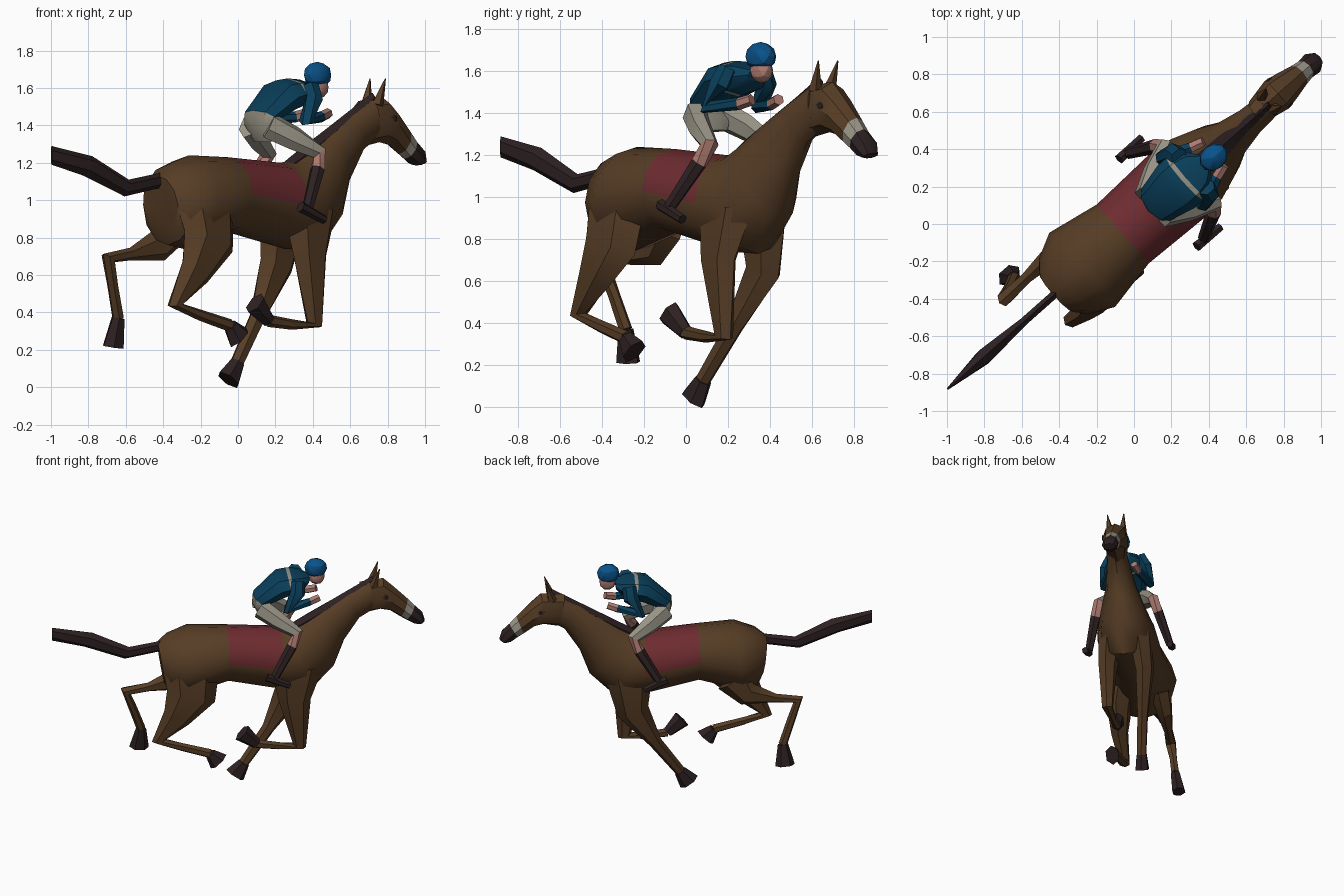
import bpy, bmesh, math
from mathutils import Vector

if "Cube" in bpy.data.objects:
    bpy.data.objects.remove(bpy.data.objects["Cube"])

# The horse gallops diagonally: s = forward, t = its left, z = up
HEADING = math.radians(41.5)
C, S = math.cos(HEADING), math.sin(HEADING)


def P(s, t, z):
    return Vector((C * s - S * t, S * s + C * t, z))


def material(name, *rgb):
    m = bpy.data.materials.new(name)
    m.diffuse_color = (*rgb, 1)
    m.use_nodes = True
    m.node_tree.nodes["Principled BSDF"].inputs["Base Color"].default_value = m.diffuse_color
    return m


coat = material("brown coat", .095, .047, .019)
dark = material("dark hair and leather", .027, .015, .016)
blue = material("blue shirt", .003, .05, .105)
cap = material("bright blue cap", .003, .085, .25)
grey = material("pale grey cloth", .31, .29, .235)
skin = material("skin", .42, .2, .165)
red = material("red saddle cloth", .155, .025, .03)


def finish(name, bm, mats, smooth=35):
    bmesh.ops.recalc_face_normals(bm, faces=bm.faces)
    me = bpy.data.meshes.new(name)
    bm.to_mesh(me)
    bm.free()
    for m in mats:
        me.materials.append(m)
    ob = bpy.data.objects.new(name, me)
    bpy.context.collection.objects.link(ob)
    bpy.ops.object.select_all(action='DESELECT')
    ob.select_set(True)
    bpy.context.view_layer.objects.active = ob
    bpy.ops.object.shade_smooth_by_angle(angle=math.radians(smooth))


def bridge(name, mats, rings, rule):
    """Bridge rings of points; rule(segment, z) picks a material index."""
    bm = bmesh.new()
    vs = [[bm.verts.new(p) for p in r] for r in rings]
    n = len(vs[0])
    for i in range(len(vs) - 1):
        for k in range(n):
            j = (k + 1) % n
            f = bm.faces.new((vs[i][k], vs[i][j], vs[i + 1][j], vs[i + 1][k]))
            f.material_index = rule(i, f.calc_center_median().z)
    for ring, i in ((vs[0], 0), (vs[-1], len(vs) - 2)):
        f = bm.faces.new(ring)
        f.material_index = rule(i, f.calc_center_median().z)
    finish(name, bm, mats)


def loft(name, mats, sections, n=8, t=0, rule=lambda i, z: 0):
    """Sections: two outline points in side view (s1, z1, s2, z2) and a half width."""
    angles = [math.tau * k / n for k in range(n)]
    rings = [[P((s1 + s2) / 2 + (s1 - s2) / 2 * math.cos(a), t + w * math.sin(a),
                (z1 + z2) / 2 + (z1 - z2) / 2 * math.cos(a)) for a in angles]
             for s1, z1, s2, z2, w in sections]
    bridge(name, mats, rings, rule)


def tube(name, mats, pts, n=6, rule=lambda i, z: 0):
    """Limb through points (s, t, z, half depth); thick parts are narrower than deep."""
    c = [P(*p[:3]) for p in pts]
    rings = []
    for i, p in enumerate(pts):
        d = (c[min(i + 1, len(c) - 1)] - c[max(i - 1, 0)]).normalized()
        a = d.cross(P(0, 1, 0)).normalized()
        b, r = d.cross(a), p[3]
        w = min(r, .025 + .38 * r)
        rings.append([c[i] + a * r * math.cos(math.tau * k / n) + b * w * math.sin(math.tau * k / n)
                      for k in range(n)])
    bridge(name, mats, rings, rule)


def ball(name, mat, centre, size, div=2):
    bm = bmesh.new()
    bmesh.ops.create_icosphere(bm, subdivisions=div, radius=1)
    for v in bm.verts:
        v.co = P(*[c + r * u for c, r, u in zip(centre, size, v.co)])
    finish(name, bm, [mat], 20)


# Trunk and neck, with the saddle cloth coloured on the upper faces
loft("trunk_and_neck", [coat, red], [
    (-.575, 1.13, -.53, .82, .14), (-.50, 1.19, -.50, .76, .20), (-.35, 1.24, -.39, .74, .265),
    (-.08, 1.23, -.08, .83, .21), (.30, 1.20, .33, .74, .225), (.37, 1.21, .52, .73, .21),
    (.45, 1.26, .69, .90, .165), (.60, 1.36, .76, 1.09, .11), (.78, 1.46, .87, 1.26, .08),
    (.94, 1.545, .97, 1.32, .07)], 12, rule=lambda i, z: int(i == 3 and z > 1))

# Head with pale nose band and dark muzzle
HT = .012
loft("horse_head", [coat, grey, dark], [
    (.87, 1.53, .92, 1.29, .07), (1.04, 1.55, 1.02, 1.31, .098), (1.11, 1.485, 1.09, 1.295, .085),
    (1.215, 1.38, 1.16, 1.245, .064), (1.265, 1.325, 1.20, 1.22, .056), (1.32, 1.27, 1.25, 1.19, .062),
    (1.338, 1.21, 1.285, 1.185, .045)], 8, HT, lambda i, z: 0 if i < 3 else 1 if i == 3 else 2)

# Mane along the crest, and tail
loft("mane", [dark], [(.33 + .63 * k, 1.205 + .37 * k, .37 + .61 * k, 1.12 + .36 * k, .02 + .14 * k * (1 - k) ** 1.5 + .03 * (1 - k))
                      for k in (0, .25, .5, .75, 1)], 6)
loft("tail", [dark], [(-.53, 1.15, -.53, 1.07, .025), (-.78, 1.11, -.81, 1.02, .025),
                      (-1.04, 1.235, -1.1, 1.13, .048), (-1.332, 1.29, -1.332, 1.19, .006)], 6)

# Ears and eyes
for side, label in ((1, "left"), (-1, "right")):
    tube(label + "_ear", [coat], [(.965, HT + side * .045, 1.51, .034), (1.008, HT + side * .062, 1.65, .003)], 5)
    ball(label + "_eye", dark, (1.045, HT + side * .088, 1.435), (.026, .01, .02), 1)


def horse_leg(name, pts):
    """The last point is the sole of the hoof."""
    tube(name, [coat], pts[:-1])
    s, t, z, r = pts[-2]
    tube(name + "_hoof", [dark], [(s, t, z, r * 1.15), pts[-1]])


horse_leg("right_hind_leg", [
    (-.35, -.13, .96, .20), (-.355, -.165, .78, .18), (-.46, -.175, .62, .105), (-.59, -.16, .44, .045),
    (-.42, -.17, .385, .03), (-.22, -.185, .33, .034), (-.16, -.187, .265, .075)])
horse_leg("left_hind_leg", [
    (-.33, .15, .88, .14), (-.42, .17, .755, .09), (-.62, .165, .712, .034), (-.785, .16, .69, .042),
    (-.73, .185, .54, .03), (-.67, .21, .37, .032), (-.682, .235, .215, .07)])
horse_leg("right_front_leg", [
    (.41, -.11, .95, .19), (.39, -.14, .70, .115), (.425, -.135, .335, .048),
    (.28, -.12, .335, .028), (.12, -.11, .355, .033), (.015, -.12, .45, .068)])
horse_leg("left_front_leg", [
    (.42, .11, .92, .17), (.395, .14, .65, .115), (.23, .1, .38, .047),
    (.05, .065, .13, .038), (-.015, .06, .039, .075)])

# Rider body: breeches seat, blue shirt and a pale hoop
loft("rider_body", [blue, grey], [
    (.15, 1.31, .25, 1.32, .08), (.10, 1.41, .24, 1.37, .12), (.105, 1.48, .21, 1.41, .115),
    (.27, 1.64, .33, 1.46, .15), (.345, 1.65, .38, 1.48, .15), (.37, 1.65, .40, 1.485, .147),
    (.44, 1.645, .45, 1.5, .125), (.51, 1.615, .5, 1.55, .05)], 8, rule=lambda i, z: int(i in (0, 1, 4)))

# Rider head and cap
ball("rider_face", skin, (.56, -.015, 1.605), (.06, .052, .062))
ball("riding_cap", cap, (.555, -.015, 1.67), (.082, .068, .07))

# Rider arms and legs, mirrored
for side, label in ((1, "left"), (-1, "right")):
    tube(label + "_arm", [blue, skin], [
        (.42, side * .11, 1.61, .05), (.41, side * .15, 1.54, .055), (.34, side * .168, 1.43, .042),
        (.5, side * .105, 1.445, .03), (.57, side * .085, 1.465, .028)], rule=lambda i, z: int(i > 2))
    tube(label + "_leg", [grey, skin, dark], [
        (.15, side * .08, 1.40, .075), (.27, side * .15, 1.33, .066), (.40, side * .205, 1.25, .046),
        (.36, side * .235, 1.165, .04), (.225, side * .305, .95, .03)], rule=lambda i, z: max(0, i - 1))
    tube(label + "_foot", [dark], [(.17, side * .312, .965, .03), (.335, side * .318, .895, .024)])
